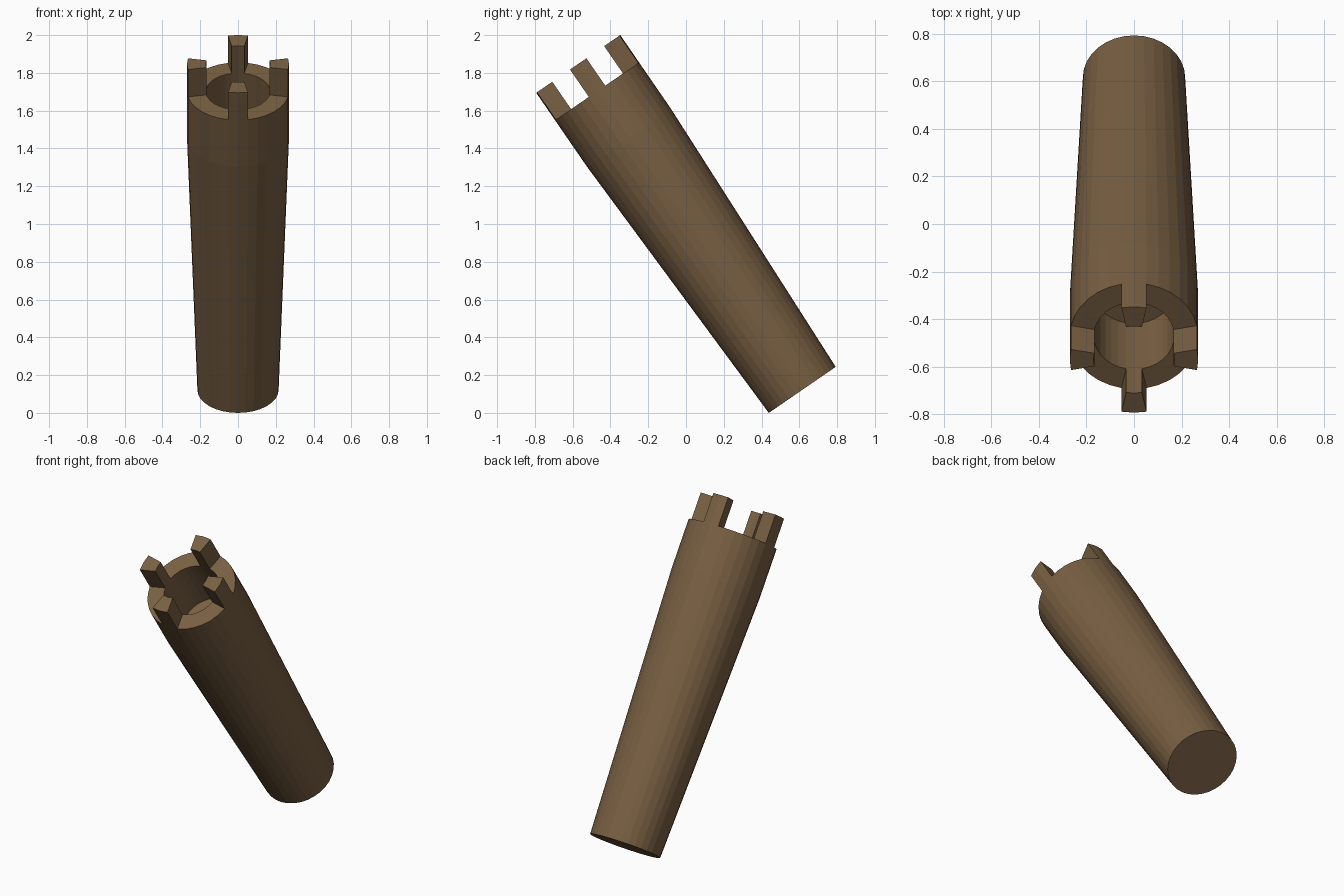
import bpy, bmesh
from math import sin, cos, pi, radians
from mathutils import Matrix

if "Cube" in bpy.data.objects:
    bpy.data.objects.remove(bpy.data.objects["Cube"])

SIDES = 32
TILT = radians(34.5)
BASE_R, TOP_R, BORE_R = 0.215, 0.27, 0.17
BREAK_H, RIM_H, BORE_DEPTH, TOOTH_H = 1.62, 1.918, 0.34, 0.176

# Profile of (radius, height): tapered shaft, straight collar, rim, blind bore
profile = [(BASE_R, 0), (TOP_R, BREAK_H), (TOP_R, RIM_H),
           (BORE_R, RIM_H), (BORE_R, RIM_H - BORE_DEPTH)]
RIM = 2

bm = bmesh.new()
rings = [[bm.verts.new((r * cos(2 * pi * i / SIDES), r * sin(2 * pi * i / SIDES), h))
          for i in range(SIDES)] for r, h in profile]

# Closed lathe shell with flat base and bore floor
rim_faces = []
for k in range(len(rings) - 1):
    a, b = rings[k], rings[k + 1]
    for i in range(SIDES):
        j = (i + 1) % SIDES
        face = bm.faces.new((a[i], a[j], b[j], b[i]))
        if k == RIM:
            rim_faces.append(face)
bm.faces.new(rings[0][::-1])
bm.faces.new(rings[-1])

# Four teeth raised from the rim, each two segments wide
teeth = [f for i, f in enumerate(rim_faces) if i % 8 in (0, 7)]
result = bmesh.ops.extrude_face_region(bm, geom=teeth)
tips = [g for g in result["geom"] if isinstance(g, bmesh.types.BMVert)]
bmesh.ops.translate(bm, verts=tips, vec=(0, 0, TOOTH_H))

# Lean the tower forward and rest its front base edge on the ground
bmesh.ops.transform(bm, verts=bm.verts, matrix=Matrix.Translation(
    (0, 0.6155, BASE_R * sin(TILT))) @ Matrix.Rotation(TILT, 4, 'X'))
bmesh.ops.recalc_face_normals(bm, faces=bm.faces)

mesh = bpy.data.meshes.new("crenellated_shaft")
bm.to_mesh(mesh)
bm.free()
shaft = bpy.data.objects.new("crenellated_shaft", mesh)
bpy.context.collection.objects.link(shaft)

# Brown surface
brown = bpy.data.materials.new("brown")
brown.diffuse_color = (0.19, 0.115, 0.055, 1)
brown.use_nodes = True
brown.node_tree.nodes["Principled BSDF"].inputs["Base Color"].default_value = brown.diffuse_color
mesh.materials.append(brown)
